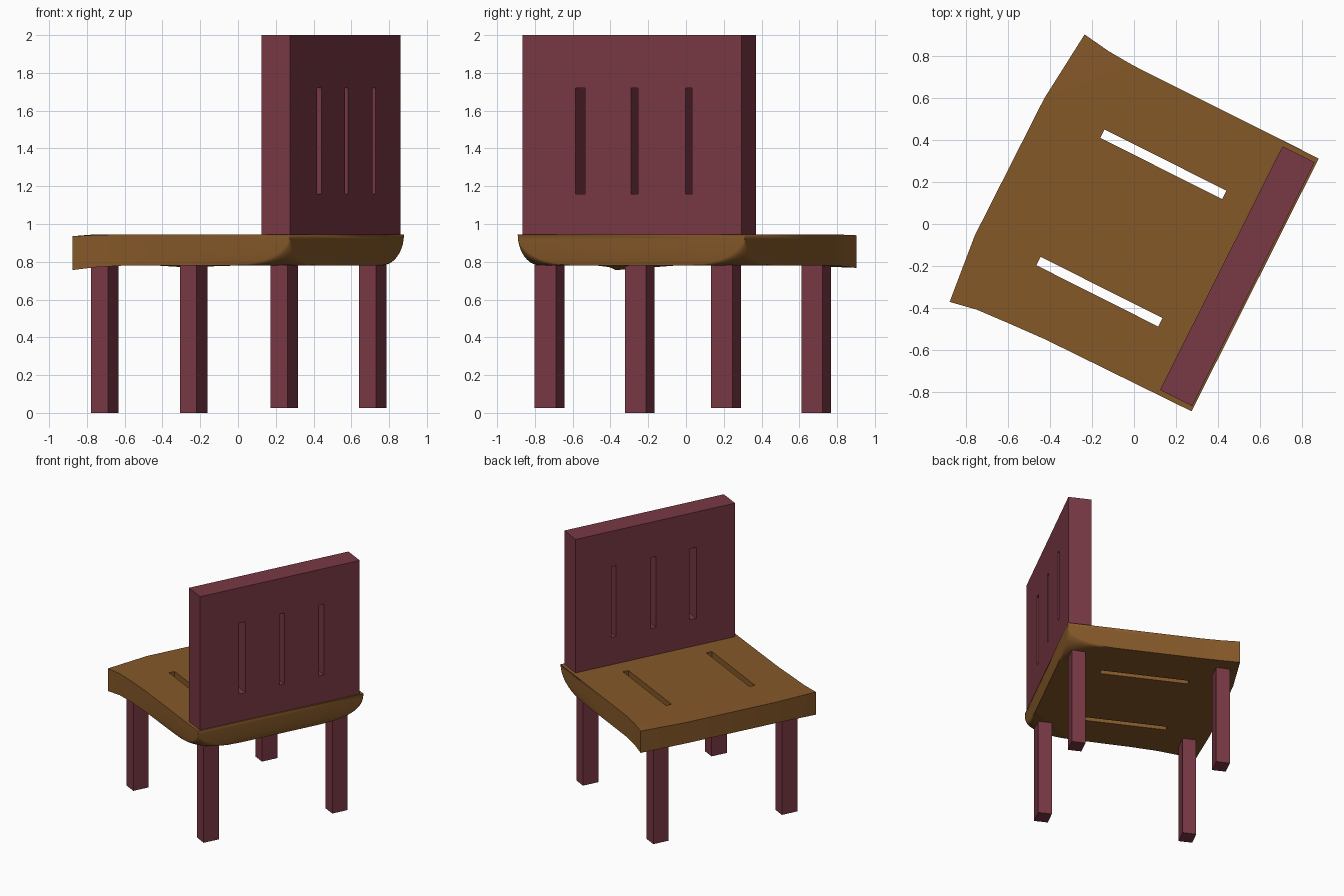
import bpy, bmesh, math
from mathutils import Matrix

if "Cube" in bpy.data.objects:
    bpy.data.objects.remove(bpy.data.objects["Cube"])

# The chair is built in a local frame (x = towards backrest) and then turned about z
TURN = Matrix.Rotation(math.radians(-26.7), 4, 'Z')


def material(name, color):
    m = bpy.data.materials.new(name)
    m.diffuse_color = (*color, 1)
    m.use_nodes = True
    m.node_tree.nodes["Principled BSDF"].inputs["Base Color"].default_value = m.diffuse_color
    return m


wood = material("wood", (0.235, 0.098, 0.022))
red = material("dark_red", (0.19, 0.04, 0.058))


def make_object(name, bm, mat=None):
    bmesh.ops.recalc_face_normals(bm, faces=bm.faces)
    bm.transform(TURN)
    me = bpy.data.meshes.new(name)
    bm.to_mesh(me)
    bm.free()
    ob = bpy.data.objects.new(name, me)
    bpy.context.collection.objects.link(ob)
    if mat:
        me.materials.append(mat)
    return ob


def box(name, x0, x1, y0, y1, z0, z1, mat=None):
    bm = bmesh.new()
    bmesh.ops.create_cube(bm, size=1)
    for v in bm.verts:
        v.co = ((x0, x1)[v.co.x > 0], (y0, y1)[v.co.y > 0], (z0, z1)[v.co.z > 0])
    return make_object(name, bm, mat)


def cut(ob, *bounds):
    cutter = box("cutter", *bounds)
    cutter.hide_render = True
    mod = ob.modifiers.new("slot", 'BOOLEAN')
    mod.operation = 'DIFFERENCE'
    mod.solver = 'EXACT'
    mod.object = cutter
    bpy.context.view_layer.objects.active = ob
    bpy.ops.object.modifier_apply(modifier=mod.name)
    bpy.data.objects.remove(cutter)


# Seat: stacked outlines, sharp rear corners on top rounding away towards the bottom
TOP, BOTTOM, ROUND, ARC = 0.945, 0.78, 0.35, 10
FRONT = [(-.13, .672, 0), (-.34, .672, 0), (-.476, .68, .003), (-.615, .70, .012),
         (-.65, .34, 0), (-.652, -.39, 0), (-.617, -.725, .024), (-.485, -.70, .008),
         (-.324, -.69, 0), (-.128, -.68, 0)]


def seat_outline(t):
    r = ROUND * (1 - math.sqrt(1 - t * t))
    z = TOP + (BOTTOM - TOP) * t
    pts = []
    for side in (-1, 1):
        for i in range(ARC + 1):
            a = math.pi / 2 * ((i / ARC) - (side < 0))
            pts.append((.645 - r + r * math.cos(a), side * (.673 - r) + r * math.sin(a), z))
    drop = 0.4 + 0.6 * t
    return pts + [(x, y, z - d * drop) for x, y, d in FRONT]


bm = bmesh.new()
STEPS = 10
rings = [[bm.verts.new(p) for p in seat_outline(math.sin(math.pi / 2 * k / STEPS))]
         for k in range(STEPS + 1)]
n = len(rings[0])
for a, b in zip(rings, rings[1:]):
    for i in range(n):
        j = (i + 1) % n
        bm.faces.new((a[i], a[j], b[j], b[i]))
bm.faces.new(rings[0])
bm.faces.new(rings[-1])
bmesh.ops.remove_doubles(bm, verts=bm.verts, dist=1e-5)
bmesh.ops.triangulate(bm, faces=[f for f in bm.faces if len(f.verts) > 4])
seat = make_object("seat", bm, wood)
for y0, y1 in ((-.384, -.339), (.294, .339)):
    cut(seat, -.327, .322, y0, y1, .6, 1.1)

# Backrest with three upright slots
backrest = box("backrest", .465, .636, -.65, .648, TOP - .002, 2, red)
for y0, y1 in ((-.334, -.28), (-.006, .034), (.318, .356)):
    cut(backrest, .3, .8, y0, y1, 1.16, 1.72)

# Legs: the rear pair is slightly shorter
for name, x, z0 in (("front_leg", -.52, 0), ("rear_leg", .543, .026)):
    for y in (-.536, .51):
        box(name, x - .05, x + .05, y - .0625, y + .0625, z0, BOTTOM + .004, red)

# Smooth the rounded seat corners, keep edges crisp
bpy.ops.object.select_all(action='DESELECT')
seat.select_set(True)
bpy.context.view_layer.objects.active = seat
bpy.ops.object.shade_smooth_by_angle(angle=math.radians(30))
